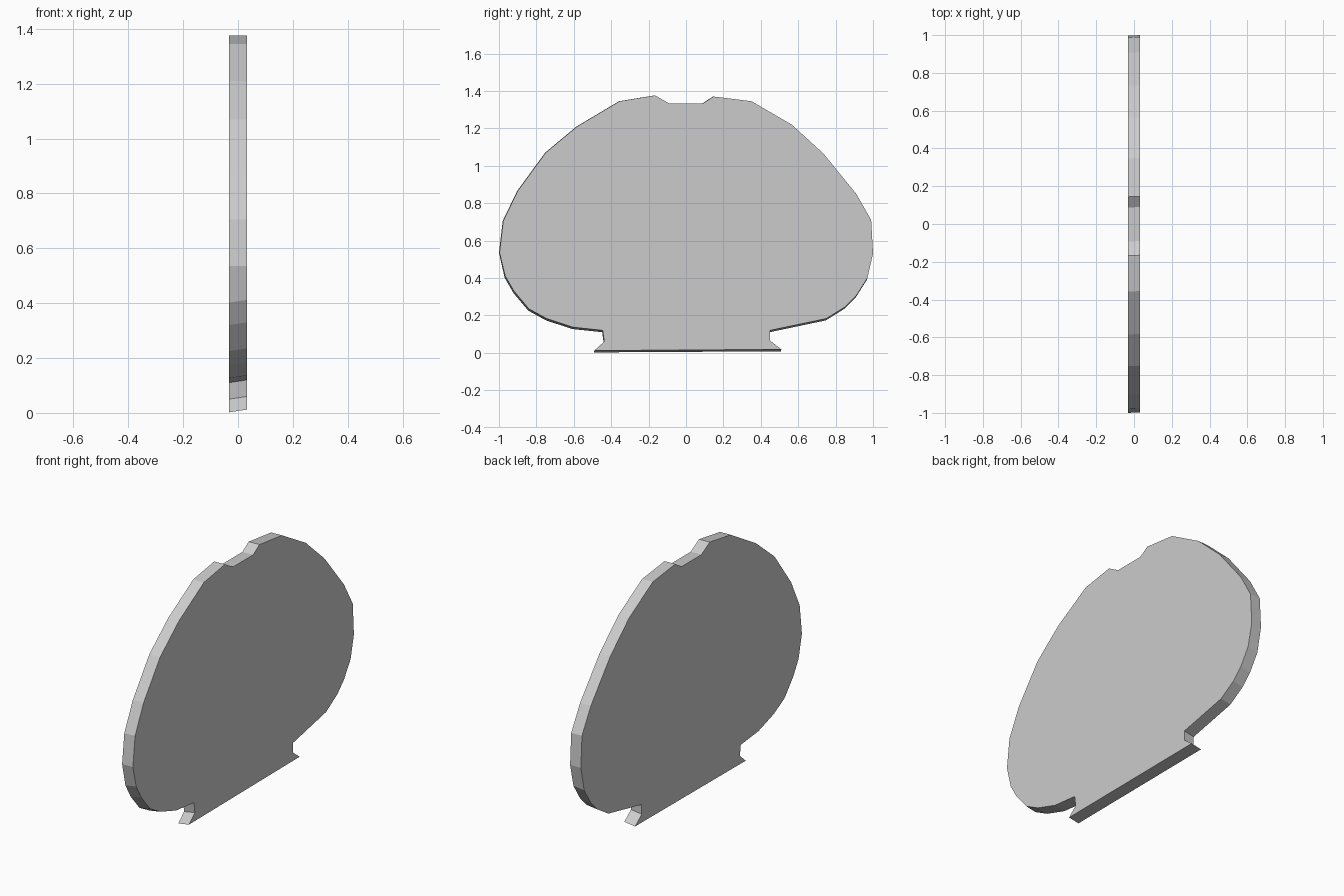
import bpy, bmesh

# Shell-shaped outline in the YZ plane, running from the left foot over the top
outline = [
    (-0.49, 0.012), (-0.437, 0.06), (-0.445, 0.12), (-0.605, 0.137),
    (-0.745, 0.183), (-0.84, 0.235), (-0.92, 0.33), (-0.967, 0.412),
    (-0.997, 0.535), (-0.977, 0.705), (-0.90, 0.865), (-0.75, 1.07),
    (-0.582, 1.21), (-0.355, 1.345), (-0.165, 1.376), (-0.09, 1.333),
    (0.09, 1.333), (0.147, 1.37), (0.35, 1.345), (0.565, 1.22),
    (0.735, 1.065), (0.91, 0.85), (0.99, 0.71), (1.0, 0.53),
    (0.97, 0.40), (0.91, 0.305), (0.85, 0.245), (0.75, 0.183),
    (0.45, 0.12), (0.45, 0.065), (0.51, 0.018),
]
half = 0.033

# Flat plate: the rear outline sits very slightly lower and to the left
bm = bmesh.new()
front = [bm.verts.new((half, y, z)) for y, z in outline]
back = []
for y, z in outline:
    drop = 0.01 if z < 0.5 else 0.0
    back.append(bm.verts.new((-half, y - 0.003, max(0.0, z - drop))))
bm.faces.new(front)
bm.faces.new(list(reversed(back)))
n = len(outline)
for i in range(n):
    j = (i + 1) % n
    bm.faces.new((front[i], back[i], back[j], front[j]))
bmesh.ops.recalc_face_normals(bm, faces=bm.faces)

mesh = bpy.data.meshes.new("shell_plate")
bm.to_mesh(mesh)
bm.free()
plate = bpy.data.objects.new("shell_plate", mesh)
bpy.context.collection.objects.link(plate)
